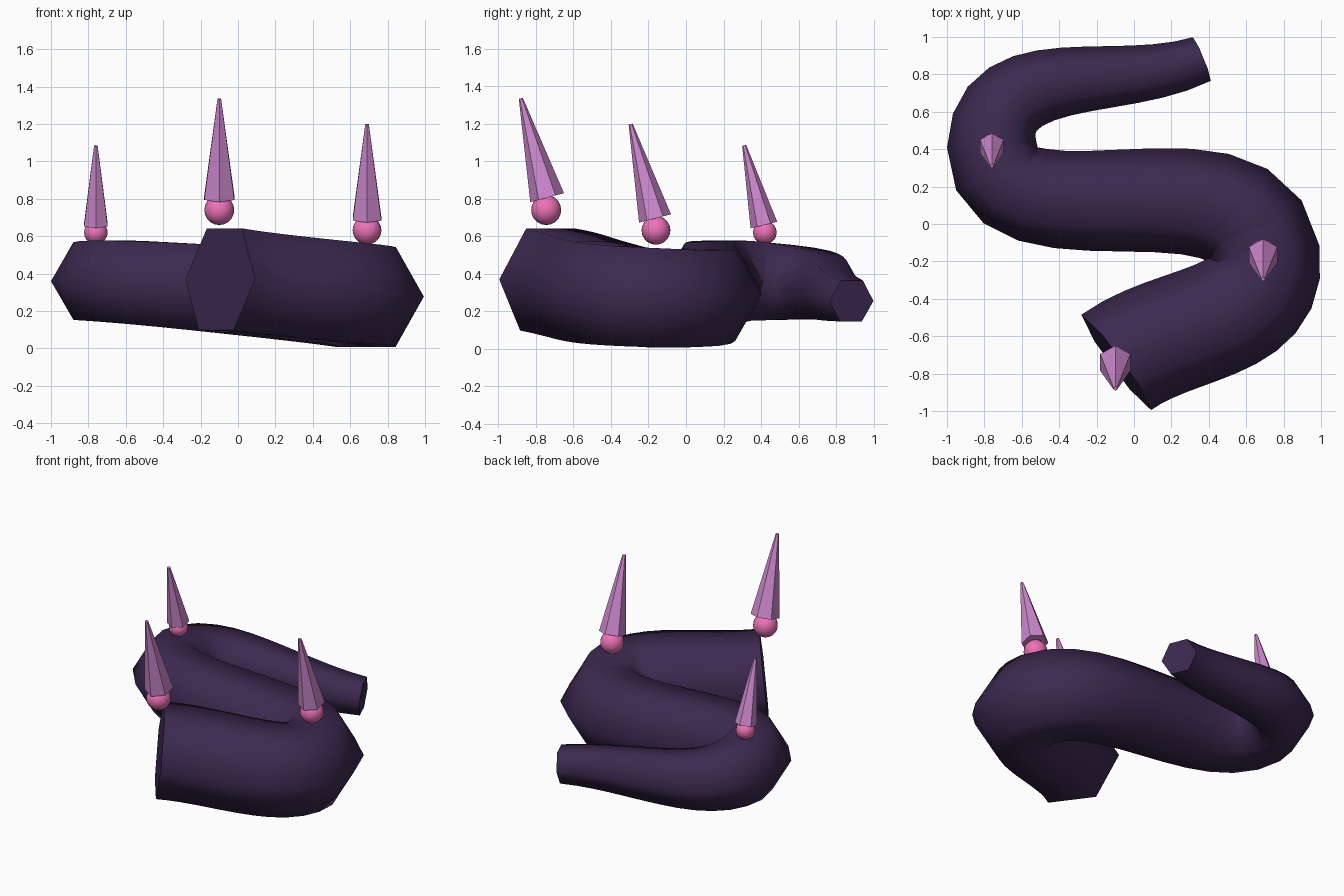
import bpy
from mathutils import Vector, Matrix

if "Cube" in bpy.data.objects:
    bpy.data.objects.remove(bpy.data.objects["Cube"])


def material(name, color):
    m = bpy.data.materials.new(name)
    m.diffuse_color = (*color, 1)
    m.use_nodes = True
    m.node_tree.nodes["Principled BSDF"].inputs["Base Color"].default_value = m.diffuse_color
    return m


skin = material("dark_purple", (0.045, 0.022, 0.08))
horn = material("mauve", (0.62, 0.25, 0.62))
gland = material("pink", (0.85, 0.17, 0.48))

# Tapered S-shaped body: (centre, radius) for each control point
path = [((-0.095, -0.74, 0.37), 0.316), ((0.69, -0.165, 0.272), 0.305),
        ((-0.76, 0.42, 0.36), 0.24), ((0.363, 0.882, 0.255), 0.126)]
curve = bpy.data.curves.new("tentacle", "CURVE")
curve.dimensions = "3D"
curve.bevel_depth = 1.0
curve.bevel_resolution = 1
curve.use_fill_caps = True
curve.resolution_u = 12
curve.twist_mode = "Z_UP"
spline = curve.splines.new("BEZIER")
spline.bezier_points.add(len(path) - 1)
for point, (co, radius) in zip(spline.bezier_points, path):
    point.co = co
    point.radius = radius
    point.handle_left_type = point.handle_right_type = "AUTO"
body = bpy.data.objects.new("tentacle", curve)
bpy.context.collection.objects.link(body)
curve.materials.append(skin)
bpy.context.view_layer.objects.active = body
body.select_set(True)
bpy.ops.object.convert(target="MESH")

# Bead and leaning spike: bead centre, bead radius, spike base, tip, base radius
spikes = [((-0.1, -0.745, 0.74), 0.08, (-0.1, -0.74, 0.806), (-0.1, -0.88, 1.335), 0.093),
          ((0.69, -0.16, 0.632), 0.077, (0.69, -0.165, 0.695), (0.69, -0.295, 1.198), 0.088),
          ((-0.76, 0.42, 0.62), 0.063, (-0.76, 0.415, 0.66), (-0.76, 0.31, 1.084), 0.073)]
for i, (bead_at, bead_r, base, tip, base_r) in enumerate(spikes, 1):
    bpy.ops.mesh.primitive_uv_sphere_add(segments=16, ring_count=10, radius=bead_r, location=bead_at)
    bead = bpy.context.object
    bead.name = f"bead_{i}"
    bead.data.materials.append(gland)
    bpy.ops.object.shade_smooth()

    axis = Vector(tip) - Vector(base)
    tilt = Vector((0, 0, 1)).rotation_difference(axis).to_euler()
    bpy.ops.mesh.primitive_cone_add(vertices=6, radius1=base_r, radius2=0.011, depth=axis.length,
                                    location=(Vector(base) + Vector(tip)) / 2, rotation=tilt)
    spike = bpy.context.object
    spike.name = f"spike_{i}"
    spike.data.materials.append(horn)
